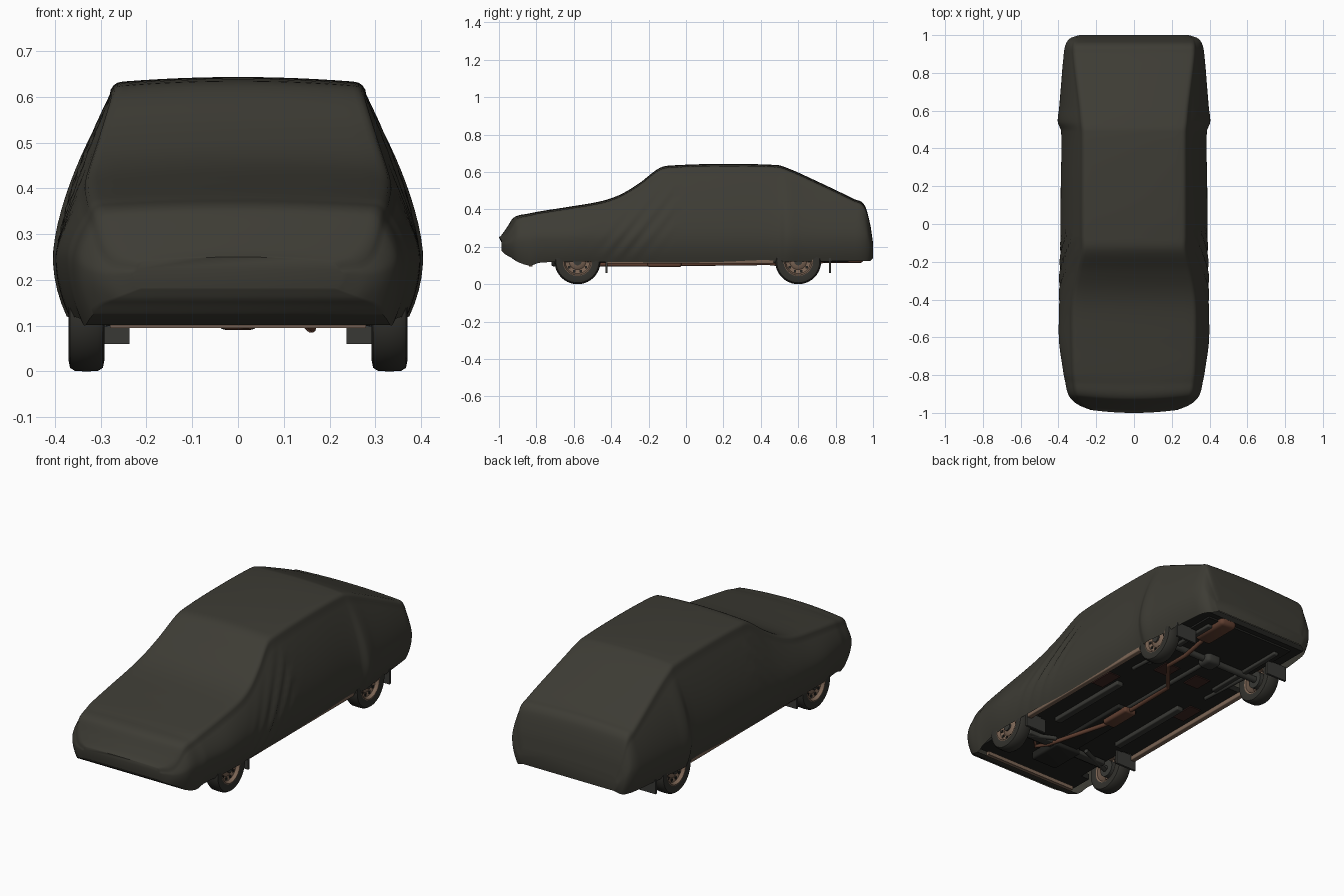
import bpy, bmesh
from math import sin, cos, pi, exp
from mathutils import Vector, Matrix

cube = bpy.data.objects.get("Cube")
if cube:
    bpy.data.objects.remove(cube)


def material(name, rgb):
    m = bpy.data.materials.new(name)
    m.use_nodes = True
    m.diffuse_color = (*rgb, 1)
    bsdf = m.node_tree.nodes["Principled BSDF"]
    bsdf.inputs["Base Color"].default_value = (*rgb, 1)
    bsdf.inputs["Roughness"].default_value = 0.9
    return m


cloth = material("dark olive cloth", (0.047, 0.045, 0.035))
black = material("underbody black", (0.016, 0.016, 0.014))
steel = material("dark steel", (0.04, 0.04, 0.035))
rubber = material("tyre rubber", (0.032, 0.031, 0.026))
tan = material("rusty tan", (0.2, 0.13, 0.09))
rust = material("exhaust rust", (0.12, 0.05, 0.03))
maroon = material("floor maroon", (0.05, 0.02, 0.016))


def finish(name, bm, mat, angle=0.7):
    bmesh.ops.recalc_face_normals(bm, faces=bm.faces)
    mesh = bpy.data.meshes.new(name)
    bm.to_mesh(mesh)
    bm.free()
    mesh.materials.append(mat)
    ob = bpy.data.objects.new(name, mesh)
    bpy.context.collection.objects.link(ob)
    bpy.ops.object.select_all(action="DESELECT")
    ob.select_set(True)
    bpy.context.view_layer.objects.active = ob
    bpy.ops.object.shade_smooth_by_angle(angle=angle)
    return ob


def box(name, centre, size, mat, bevel=0.0):
    bm = bmesh.new()
    bmesh.ops.create_cube(bm, size=1, matrix=Matrix.LocRotScale(Vector(centre), None, Vector(size)))
    if bevel:
        bmesh.ops.bevel(bm, geom=bm.edges[:], offset=bevel, segments=3, affect="EDGES", profile=0.5)
    return finish(name, bm, mat)


def lathe(name, profile, centre, mat, side=1):
    """Spin (radius, offset) points about the x axis."""
    bm = bmesh.new()
    verts = [bm.verts.new((side * x, 0, r)) for r, x in profile]
    edges = [bm.edges.new(pair) for pair in zip(verts, verts[1:])]
    bmesh.ops.spin(bm, geom=verts + edges, cent=(0, 0, 0), axis=(1, 0, 0), angle=2 * pi, steps=40)
    bmesh.ops.remove_doubles(bm, verts=bm.verts, dist=1e-5)
    bmesh.ops.translate(bm, verts=bm.verts, vec=centre)
    return finish(name, bm, mat)


def tube(name, points, radius, mat):
    curve = bpy.data.curves.new(name, "CURVE")
    curve.dimensions = "3D"
    curve.bevel_depth = radius
    curve.bevel_resolution = 3
    curve.use_fill_caps = True
    spline = curve.splines.new("POLY")
    spline.points.add(len(points) - 1)
    for p, co in zip(spline.points, points):
        p.co = (*co, 1)
    curve.materials.append(mat)
    ob = bpy.data.objects.new(name, curve)
    bpy.context.collection.objects.link(ob)
    return ob


# Cover stations: y, top height, hem height, top half width, greatest half width
STATIONS = [
    (-1, .25, .18, .22, .23), (-.985, .265, .16, .27, .285),
    (-.96, .3, .145, .3, .325), (-.92, .357, .12, .315, .35),
    (-.84, .378, .1, .325, .365), (-.78, .39, .115, .33, .375),
    (-.62, .415, .12, .335, .397), (-.45, .445, .12, .335, .397),
    (-.35, .48, .12, .325, .395), (-.25, .54, .118, .305, .392),
    (-.14, .622, .115, .28, .39), (-.06, .636, .115, .28, .39),
    (.2, .643, .115, .28, .388), (.49, .637, .115, .28, .386),
    (.54, .622, .12, .285, .404), (.62, .588, .12, .292, .396),
    (.9, .455, .125, .325, .372), (.955, .422, .125, .322, .36),
    (.985, .32, .125, .31, .335), (1, .22, .14, .28, .29),
]


def smooth_stations(steps=6):
    rows = [Vector(s) for s in STATIONS]
    for i in range(len(rows) - 1):
        a, b = rows[i], rows[i + 1]
        before, after = rows[max(i - 1, 0)], rows[min(i + 2, len(rows) - 1)]
        # Slopes are scaled to the local spacing so the curve does not overshoot
        gap = b[0] - a[0]
        ma = (b - before) * (gap / (b[0] - before[0]))
        mb = (after - a) * (gap / (after[0] - a[0]))
        for k in range(steps):
            t = k / steps
            yield (a * (2*t**3 - 3*t**2 + 1) + ma * (t**3 - 2*t**2 + t)
                   + b * (3*t**2 - 2*t**3) + mb * (t**3 - t**2))
    yield rows[-1]


def half_section(y, top, hem, w_top, w_max):
    """Points from the hem up the side, round the corner and to the middle."""
    r = min(0.028, 0.25 * (top - hem))
    crown = 0.01
    belt = min(0.25, (top + hem) / 2)
    edge = top - crown - r
    pts = []
    for k in range(17):
        z = hem + (edge - hem) * k / 16
        if z < belt:
            x = w_max - min(0.03, w_max - w_top + 0.01) * ((belt - z) / (belt - hem)) ** 2
        else:
            x = w_max - (w_max - w_top) * ((z - belt) / (edge - belt)) ** 1.6
        # Diagonal folds hanging from the windscreen pillar
        u = y - 0.8 * z
        fade = exp(-((u + 0.46) / 0.14) ** 2) * sin(pi * k / 16)
        pts.append((x + 0.006 * fade * sin(u * 75), z))
    for k in range(1, 5):
        a = pi / 2 * k / 4
        pts.append((w_top - r + r * cos(a), edge + r * sin(a)))
    for k in range(1, 9):
        x = (w_top - r) * (1 - k / 8)
        pts.append((x, top - crown * (x / (w_top - r)) ** 2))
    return pts


# Car cover, lofted along its length and open underneath
bm = bmesh.new()
ribs = []
for y, *dims in smooth_stations():
    half = half_section(y, *dims)
    section = half + [(-x, z) for x, z in half[-2::-1]]
    nose = max(0, (-y - 0.8) / 0.2)
    ribs.append([bm.verts.new((x, y + 0.3 * nose * x * x, z)) for x, z in section])
for a, b in zip(ribs, ribs[1:]):
    for i in range(len(a) - 1):
        bm.faces.new((a[i], a[i + 1], b[i + 1], b[i]))
    if b[0].co.y < -0.84:  # cloth tucked under the front bumper
        bm.faces.new((a[-1], a[0], b[0], b[-1]))
bm.faces.new(ribs[0])
bm.faces.new(ribs[-1])
finish("car_cover", bm, cloth, 0.9)

# Floor pan, sills and ribs
box("floor_pan", (0, 0.03, 0.15), (0.54, 1.78, 0.03), black)
box("floor_sides", (0, 0.01, 0.15), (0.7, 0.84, 0.03), black)
box("rear_floor", (0, 0.85, 0.16), (0.66, 0.2, 0.03), black)
box("front_floor", (0, -0.8, 0.15), (0.64, 0.12, 0.03), black)
box("transmission_tunnel", (0, -0.3, 0.13), (0.12, 0.5, 0.03), black, 0.008)
box("engine_sump", (0, -0.62, 0.12), (0.16, 0.2, 0.05), black, 0.012)
box("front_crossmember", (0, -0.55, 0.115), (0.5, 0.05, 0.025), steel, 0.006)
box("front_valance", (0, -0.83, 0.105), (0.56, 0.02, 0.02), tan)
for side, word in ((1, "left"), (-1, "right")):
    box(word + "_sill", (side * 0.345, 0.02, 0.122), (0.03, 0.9, 0.025), tan, 0.005)
    box(word + "_floor_rail", (side * 0.2, -0.12, 0.125), (0.04, 0.5, 0.025), steel, 0.006)
    box(word + "_rear_rail", (side * 0.22, 0.62, 0.135), (0.03, 0.5, 0.03), steel, 0.006)
    box(word + "_front_floor_plate", (side * 0.27, 0.1, 0.133), (0.07, 0.14, 0.006), maroon)
    box(word + "_rear_floor_plate", (side * 0.1, 0.38, 0.133), (0.09, 0.1, 0.006), maroon)
    tube(word + "_trailing_arm", [(side * 0.24, 0.28, 0.13), (side * 0.24, 0.6, 0.115)], 0.01, steel)
    tube(word + "_control_arm", [(side * 0.1, -0.5, 0.115), (side * 0.29, -0.58, 0.11)], 0.012, steel)

# Axles and driveshaft
tube("rear_axle", [(-0.3, 0.6, 0.123), (0.3, 0.6, 0.123)], 0.018, steel)
tube("front_axle", [(-0.3, -0.58, 0.123), (0.3, -0.58, 0.123)], 0.014, steel)
tube("driveshaft", [(0, -0.3, 0.135), (0, 0.6, 0.125)], 0.012, steel)
box("differential", (0, 0.6, 0.125), (0.09, 0.09, 0.07), steel, 0.02)

# Exhaust system
tube("front_exhaust_pipe", [(0.2, -0.55, 0.13), (0.13, -0.63, 0.115), (0.1, -0.56, 0.107),
                            (0.01, -0.22, 0.105), (0, -0.15, 0.105)], 0.011, rust)
box("middle_silencer", (0, -0.115, 0.108), (0.075, 0.18, 0.034), rust, 0.012)
tube("rear_exhaust_pipe", [(0, -0.03, 0.108), (0, 0.27, 0.11), (0.14, 0.44, 0.113),
                           (0.16, 0.6, 0.095), (0.16, 0.74, 0.125)], 0.011, rust)
box("rear_silencer", (0.16, 0.84, 0.138), (0.1, 0.22, 0.05), rust, 0.02)

# Wheels and mud flaps
TYRE = [(0.078, -0.034), (0.1, -0.039), (0.115, -0.036), (0.122, -0.025), (0.123, 0),
        (0.122, 0.025), (0.115, 0.036), (0.1, 0.039), (0.078, 0.034)]
RIM = [(0.08, -0.034), (0.07, -0.03), (0.066, 0), (0.07, 0.026), (0.08, 0.034),
       (0.074, 0.035), (0.066, 0.018), (0.045, 0.012), (0.03, 0.022), (0, 0.022)]
HUB = [(0, -0.03), (0.045, -0.03), (0.045, 0.008), (0.022, 0.02), (0.022, 0.03), (0, 0.03)]
for end, y, flap_y in (("front", -0.58, -0.425), ("rear", 0.6, 0.77)):
    for side, word in ((1, "left"), (-1, "right")):
        name = end + "_" + word
        centre = (side * 0.331, y, 0.123)
        lathe(name + "_tyre", TYRE, centre, rubber, side)
        lathe(name + "_rim", RIM, centre, tan, side)
        lathe(name + "_hub", HUB, centre, steel, side)
        # Ventilation holes around the rim
        for k in range(10):
            a = 2 * pi * k / 10
            spot = (side * 0.347, y + 0.056 * cos(a), 0.123 + 0.056 * sin(a))
            box(name + "_vent", spot, (0.006, 0.013, 0.013), black)
        box(name + "_mud_flap", (side * 0.3, flap_y, 0.1), (0.125, 0.012, 0.08), steel)
